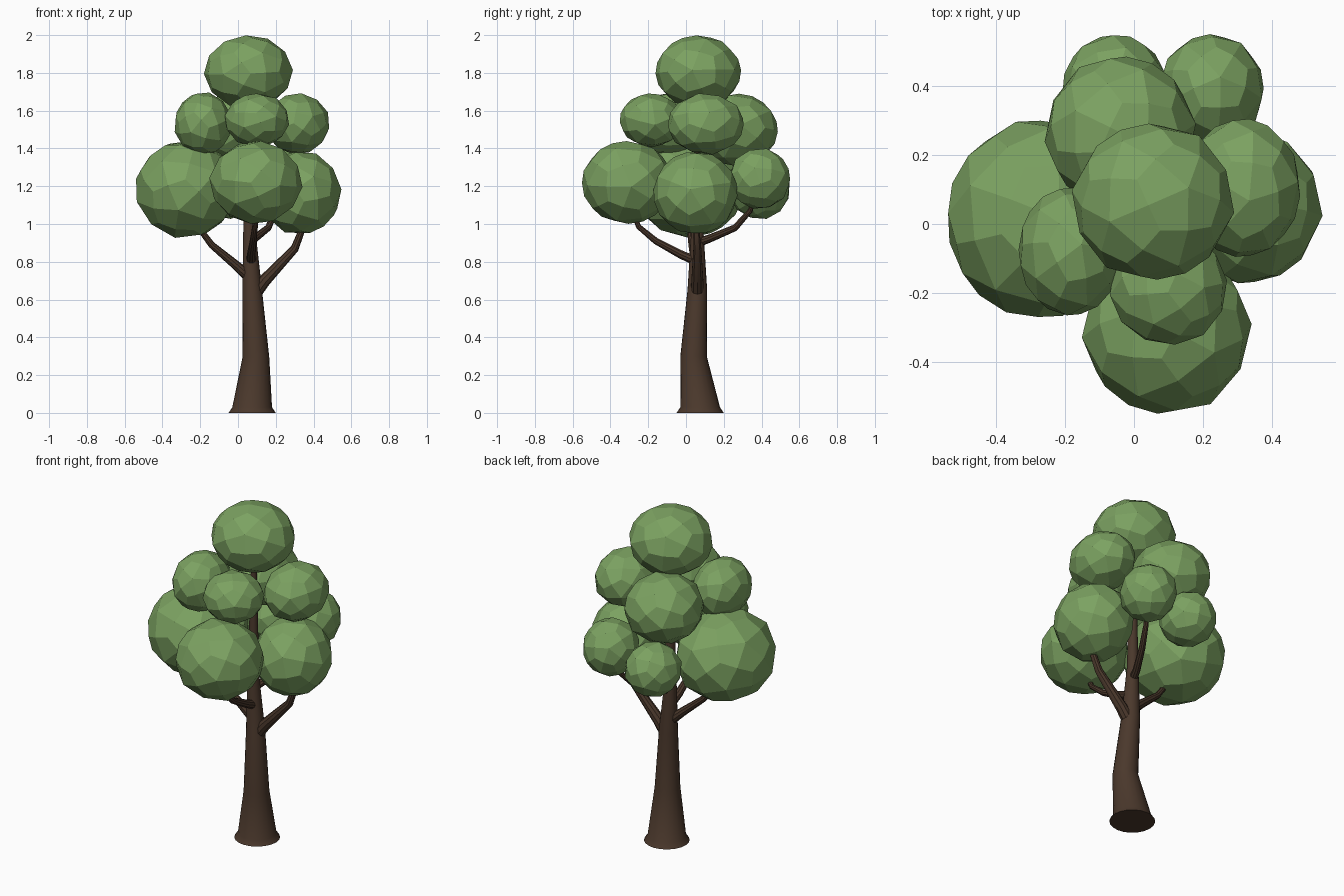
import bpy, bmesh, math, random
from mathutils import Vector, Matrix, Euler

if "Cube" in bpy.data.objects:
    bpy.data.objects.remove(bpy.data.objects["Cube"])

random.seed(4)


def material(name, col):
    m = bpy.data.materials.new(name)
    m.diffuse_color = (*col, 1)
    m.use_nodes = True
    m.node_tree.nodes["Principled BSDF"].inputs["Base Color"].default_value = m.diffuse_color
    return m


GREEN = material("leaf_green", (0.20, 0.36, 0.12))
BROWN = material("bark_brown", (0.07, 0.04, 0.025))


def make_object(name, bm, mat):
    me = bpy.data.meshes.new(name)
    bm.to_mesh(me)
    bm.free()
    me.materials.append(mat)
    ob = bpy.data.objects.new(name, me)
    bpy.context.collection.objects.link(ob)
    return ob


def tube(name, stations, sides, level=False):
    """Loft circles through (x, y, z, radius) stations."""
    bm = bmesh.new()
    pts = [Vector(s[:3]) for s in stations]
    rings = []
    for i, (p, s) in enumerate(zip(pts, stations)):
        tangent = pts[min(i + 1, len(pts) - 1)] - pts[max(i - 1, 0)]
        if level:
            tangent = Vector((0, 0, 1))
        rot = Vector((0, 0, 1)).rotation_difference(tangent)
        ring = []
        for k in range(sides):
            a = 2 * math.pi * k / sides
            ring.append(bm.verts.new(p + rot @ Vector((math.cos(a), math.sin(a), 0)) * s[3]))
        rings.append(ring)
    for a, b in zip(rings, rings[1:]):
        for k in range(sides):
            n = (k + 1) % sides
            bm.faces.new((a[k], a[n], b[n], b[k]))
    bm.faces.new(rings[0][::-1])
    bm.faces.new(rings[-1])
    ob = make_object(name, bm, BROWN)
    bpy.ops.object.select_all(action='DESELECT')
    ob.select_set(True)
    bpy.context.view_layer.objects.active = ob
    bpy.ops.object.shade_smooth_by_angle(angle=math.radians(35))
    return ob


def leaf_clump(name, centre, radii):
    """Icosahedron subdivided once into sixty flat kite faces."""
    bm = bmesh.new()
    bmesh.ops.create_icosphere(bm, subdivisions=1, radius=1.27)
    spin = Euler([random.uniform(0, 6.28) for _ in range(3)]).to_matrix().to_4x4()
    bmesh.ops.transform(bm, matrix=Matrix.Diagonal((*radii, 1)) @ spin, verts=bm.verts)
    ob = make_object(name, bm, GREEN)
    ob.location = centre
    sub = ob.modifiers.new("facets", 'SUBSURF')
    sub.levels = sub.render_levels = 1
    sub.use_limit_surface = False


# Trunk with flared foot, tapering up into the crown
tube("trunk", [(.075, .075, 0, .125), (.075, .075, .03, .105), (.095, .04, .30, .070),
               (.075, .06, .65, .052), (.06, .06, .97, .032), (.06, .065, 1.65, .015)],
     20, level=True)

# Branches reaching the lower clumps
branches = {
    "branch_right": [(.08, .06, .62, .036), (.14, .06, .70, .033), (.30, .06, .87, .022),
                     (.335, .055, .96, .018), (.34, .05, 1.1, .012)],
    "branch_left": [(.07, .06, .71, .030), (-.02, .05, .79, .024), (-.14, .03, .89, .018),
                    (-.20, .02, .97, .015), (-.26, .01, 1.1, .010)],
    "branch_front": [(.07, .06, .80, .026), (.07, -.03, .84, .023), (.08, -.16, .91, .018),
                     (.09, -.25, .985, .015), (.095, -.30, 1.1, .010)],
    "branch_back": [(.06, .06, .90, .024), (.09, .13, .925, .021), (.16, .26, .98, .018),
                    (.20, .34, 1.07, .014), (.22, .38, 1.2, .010)],
}
for name, path in branches.items():
    tube(name, path, 10)

# Leaf clumps: crown, middle tier, lower tier
clumps = {
    "crown_clump": ((.055, .065, 1.805), (.23, .225, .192)),
    "middle_clump_back": ((-.04, .265, 1.50), (.215, .22, .19)),
    "middle_clump_left": ((-.185, -.08, 1.53), (.15, .185, .165)),
    "middle_clump_front": ((.10, -.185, 1.55), (.168, .165, .14)),
    "middle_clump_right": ((.315, .105, 1.53), (.168, .20, .16)),
    "lower_clump_left": ((-.275, .015, 1.185), (.268, .288, .255)),
    "lower_clump_front": ((.095, -.31, 1.22), (.24, .24, .218)),
    "lower_clump_right": ((.33, .05, 1.165), (.212, .222, .218)),
    "lower_clump_back_right": ((.225, .39, 1.24), (.152, .16, .16)),
    "lower_clump_back_left": ((-.055, .39, 1.18), (.152, .16, .152)),
}
for name, (centre, radii) in clumps.items():
    leaf_clump(name, centre, radii)
